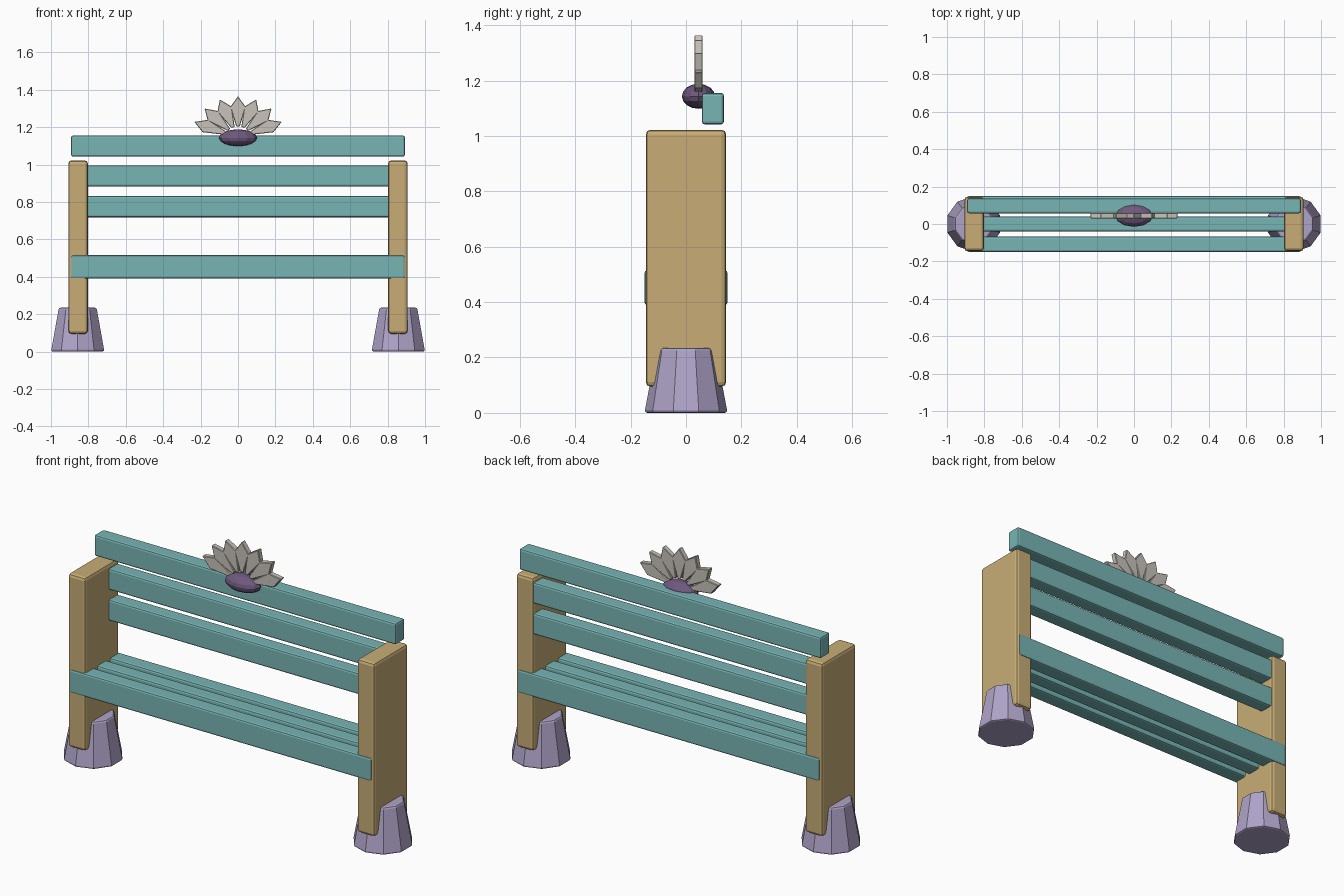
import bpy, bmesh, math
from mathutils import Vector

cube = bpy.data.objects.get("Cube")
if cube:
    bpy.data.objects.remove(cube, do_unlink=True)


def material(name, rgb):
    m = bpy.data.materials.new(name)
    m.use_nodes = True
    m.diffuse_color = (*rgb, 1)
    m.node_tree.nodes["Principled BSDF"].inputs["Base Color"].default_value = (*rgb, 1)
    return m


teal = material("teal paint", (0.19, 0.46, 0.46))
wood = material("tan wood", (0.58, 0.42, 0.18))
lavender = material("lavender stone", (0.43, 0.37, 0.58))
plum = material("plum", (0.16, 0.10, 0.21))
grey = material("warm grey", (0.58, 0.55, 0.50))


def finish(name, bm, mat, bevel=0.0, segments=2):
    bmesh.ops.recalc_face_normals(bm, faces=bm.faces)
    mesh = bpy.data.meshes.new(name)
    bm.to_mesh(mesh)
    bm.free()
    mesh.materials.append(mat)
    obj = bpy.data.objects.new(name, mesh)
    bpy.context.collection.objects.link(obj)
    if bevel:
        mod = obj.modifiers.new("soft edges", "BEVEL")
        mod.width = bevel
        mod.segments = segments
        mod.limit_method = "ANGLE"
        mod.angle_limit = math.radians(50)
    return obj


def box(name, low, high, mat, bevel):
    bm = bmesh.new()
    bmesh.ops.create_cube(bm, size=1)
    low, high = Vector(low), Vector(high)
    bmesh.ops.scale(bm, verts=bm.verts, vec=high - low)
    bmesh.ops.translate(bm, verts=bm.verts, vec=(low + high) / 2)
    return finish(name, bm, mat, bevel)


# End panels and their tapered feet
for side, sx in (("left", 1), ("right", -1)):
    x = sx * 0.855
    box(side + "_end_panel", (x - 0.052, -0.145, 0.095), (x + 0.052, 0.145, 1.022), wood, 0.016)
    bm = bmesh.new()
    bmesh.ops.create_cone(bm, cap_ends=True, segments=10, radius1=0.15, radius2=0.106, depth=0.235)
    bmesh.ops.translate(bm, verts=bm.verts, vec=(sx * 0.857, 0, 0.1175))
    finish(side + "_foot", bm, lavender, 0.01)

# Seat beams
for name, y0, y1 in (("front", -0.15, -0.067), ("middle", -0.04, 0.04), ("back", 0.067, 0.15)):
    box(name + "_seat_beam", (-0.892, y0, 0.39), (0.892, y1, 0.515), teal, 0.01)

# Backrest slats and top rail
for name, z in (("lower_back_slat", 0.718), ("upper_back_slat", 0.883), ("top_rail", 1.042)):
    box(name, (-0.892, 0.057, z), (0.892, 0.137, z + 0.113), teal, 0.01)

# Oval boss in the middle of the rail
centre = Vector((0, 0.045, 1.143))
bm = bmesh.new()
bmesh.ops.create_uvsphere(bm, u_segments=12, v_segments=8, radius=1)
bmesh.ops.scale(bm, verts=bm.verts, vec=(0.102, 0.06, 0.045))
bmesh.ops.translate(bm, verts=bm.verts, vec=centre)
finish("oval_boss", bm, plum)

# Fan of kite-shaped petals
kite = [(-0.008, 0.06), (-0.036, 0.165), (0, 0.222), (0.036, 0.165), (0.008, 0.06)]
for i in range(-3, 4):
    a = math.radians(22.5 * i)
    bm = bmesh.new()
    ring = []
    for u, v in kite:
        px = u * math.cos(a) + v * math.sin(a)
        pz = v * math.cos(a) - u * math.sin(a)
        ring.append(bm.verts.new(centre + Vector((px * 1.14, -0.015, pz))))
    face = bm.faces.new(ring)
    ext = bmesh.ops.extrude_face_region(bm, geom=[face])
    top = [g for g in ext["geom"] if isinstance(g, bmesh.types.BMVert)]
    bmesh.ops.translate(bm, verts=top, vec=(0, 0.03, 0))
    finish("fan_petal_%d" % (i + 4), bm, grey, 0.003, 1)
